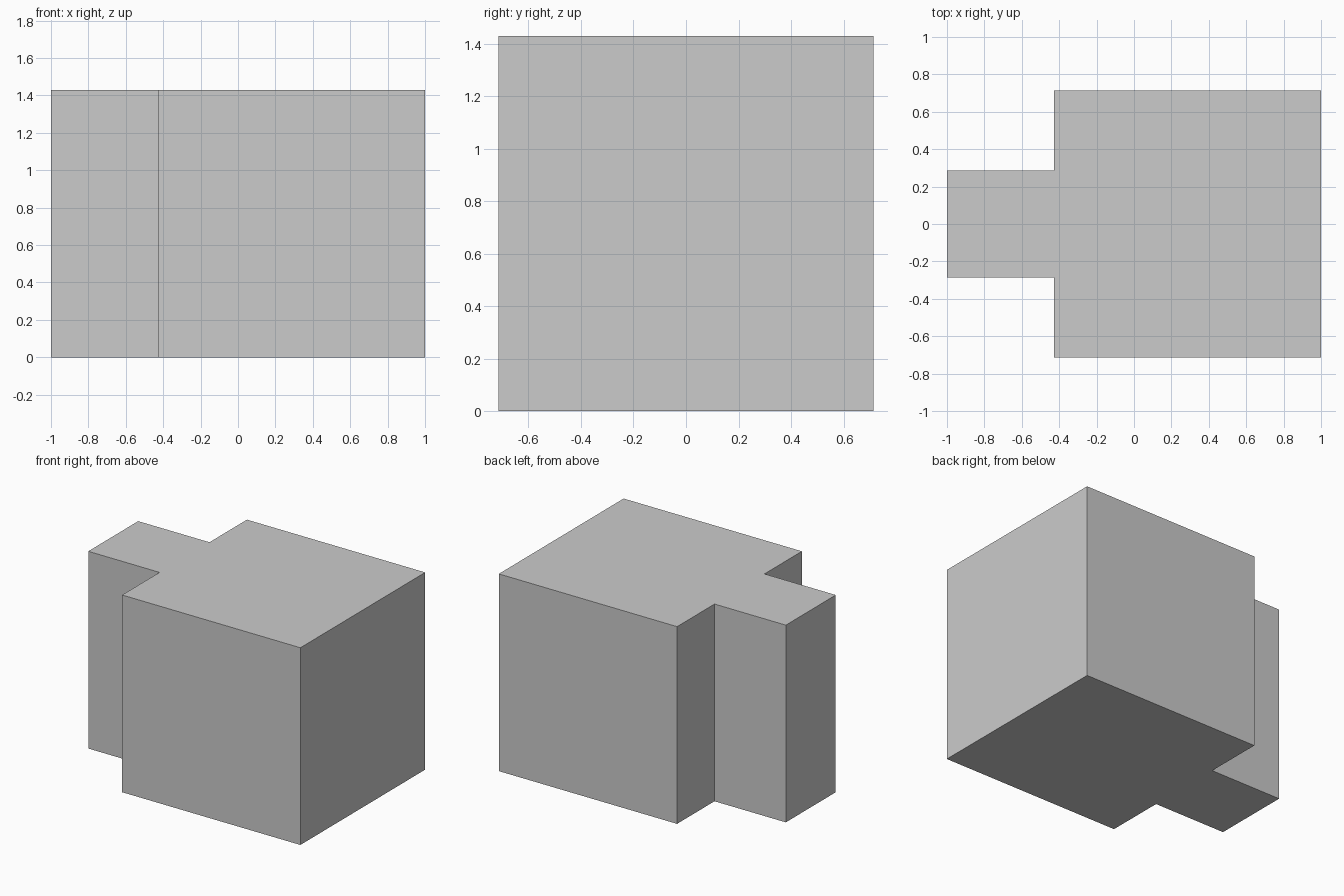
import bpy
import bmesh

if "Cube" in bpy.data.objects:
    bpy.data.objects.remove(bpy.data.objects["Cube"])

U = 1 / 7  # grid unit: the model is 14 x 10 x 10 units

# T-shaped plan: wide block on the right, narrow tab on the left
half = [(7, 5), (-3, 5), (-3, 2), (-7, 2)]
outline = half + [(x, -y) for x, y in reversed(half)]

# Extrude the plan upwards into one solid
bm = bmesh.new()
plan = bm.faces.new([bm.verts.new((x * U, y * U, 0)) for x, y in outline])
extruded = bmesh.ops.extrude_face_region(bm, geom=[plan], use_keep_orig=True)
top = [g for g in extruded["geom"] if isinstance(g, bmesh.types.BMVert)]
bmesh.ops.translate(bm, verts=top, vec=(0, 0, 10 * U))
bmesh.ops.recalc_face_normals(bm, faces=bm.faces)

mesh = bpy.data.meshes.new("tabbed_block")
bm.to_mesh(mesh)
bm.free()
bpy.context.collection.objects.link(bpy.data.objects.new("tabbed_block", mesh))
